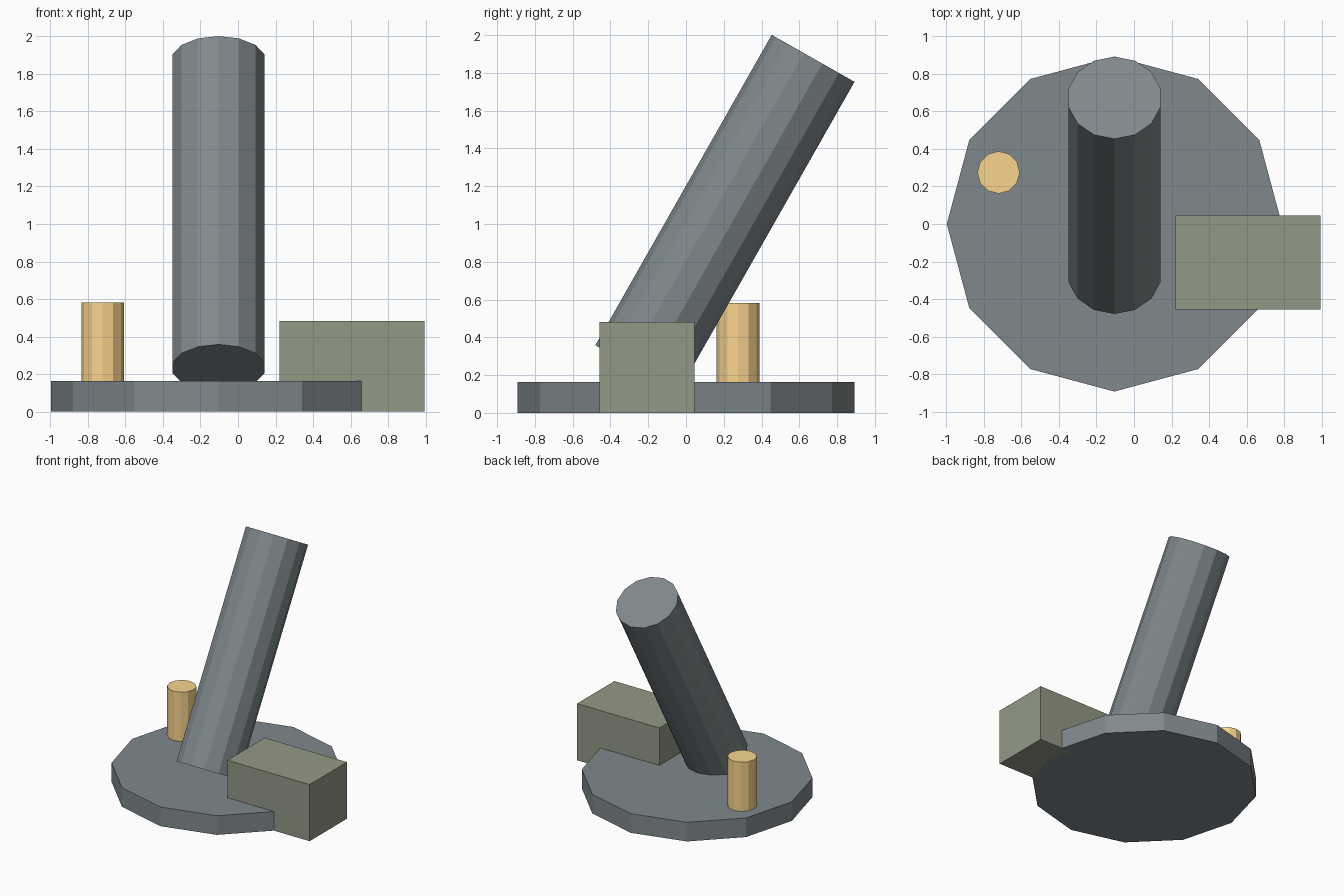
import bpy
from math import radians
from mathutils import Vector, Matrix

if "Cube" in bpy.data.objects:
    bpy.data.objects.remove(bpy.data.objects["Cube"])


def cylinder(name, sides, radius, start, length, tilt=0.0):
    """Flat-faced prism from its bottom centre, leaning towards +y by tilt degrees."""
    rot = Matrix.Rotation(radians(-tilt), 3, 'X')
    centre = Vector(start) + rot @ Vector((0, 0, length / 2))
    bpy.ops.mesh.primitive_cylinder_add(
        vertices=sides, radius=radius, depth=length,
        location=centre, rotation=(radians(-tilt), 0, 0))
    obj = bpy.context.object
    obj.name = name
    return obj


def box(name, low, high):
    low, high = Vector(low), Vector(high)
    bpy.ops.mesh.primitive_cube_add(size=1, location=(low + high) / 2)
    obj = bpy.context.object
    obj.name = name
    obj.scale = high - low
    return obj


def material(name, colour):
    mat = bpy.data.materials.new(name)
    mat.diffuse_color = (*colour, 1)
    mat.use_nodes = True
    mat.node_tree.nodes["Principled BSDF"].inputs["Base Color"].default_value = mat.diffuse_color
    return mat


slate = material("slate", (0.215, 0.25, 0.265))
olive = material("olive", (0.29, 0.32, 0.235))
brass = material("brass", (0.95, 0.66, 0.27))

# Round base plate
base = cylinder("base_plate", 12, 0.893, (-0.105, 0, 0), 0.163)
base.data.materials.append(slate)

# Leaning tube, its lower end sunk into the base
tilt, length = 29.6, 1.89
axis = Matrix.Rotation(radians(-tilt), 3, 'X') @ Vector((0, 0, 1))
top = Vector((-0.104, 0.673, 1.877))
tube = cylinder("leaning_tube", 14, 0.252, top - axis * length, length, tilt)
tube.data.materials.append(slate)

# Side box overhanging the base
side_box = box("side_box", (0.22, -0.457, 0), (0.995, 0.045, 0.482))
side_box.data.materials.append(olive)

# Small brass peg
peg = cylinder("peg", 12, 0.113, (-0.722, 0.275, 0.15), 0.432)
peg.data.materials.append(brass)
